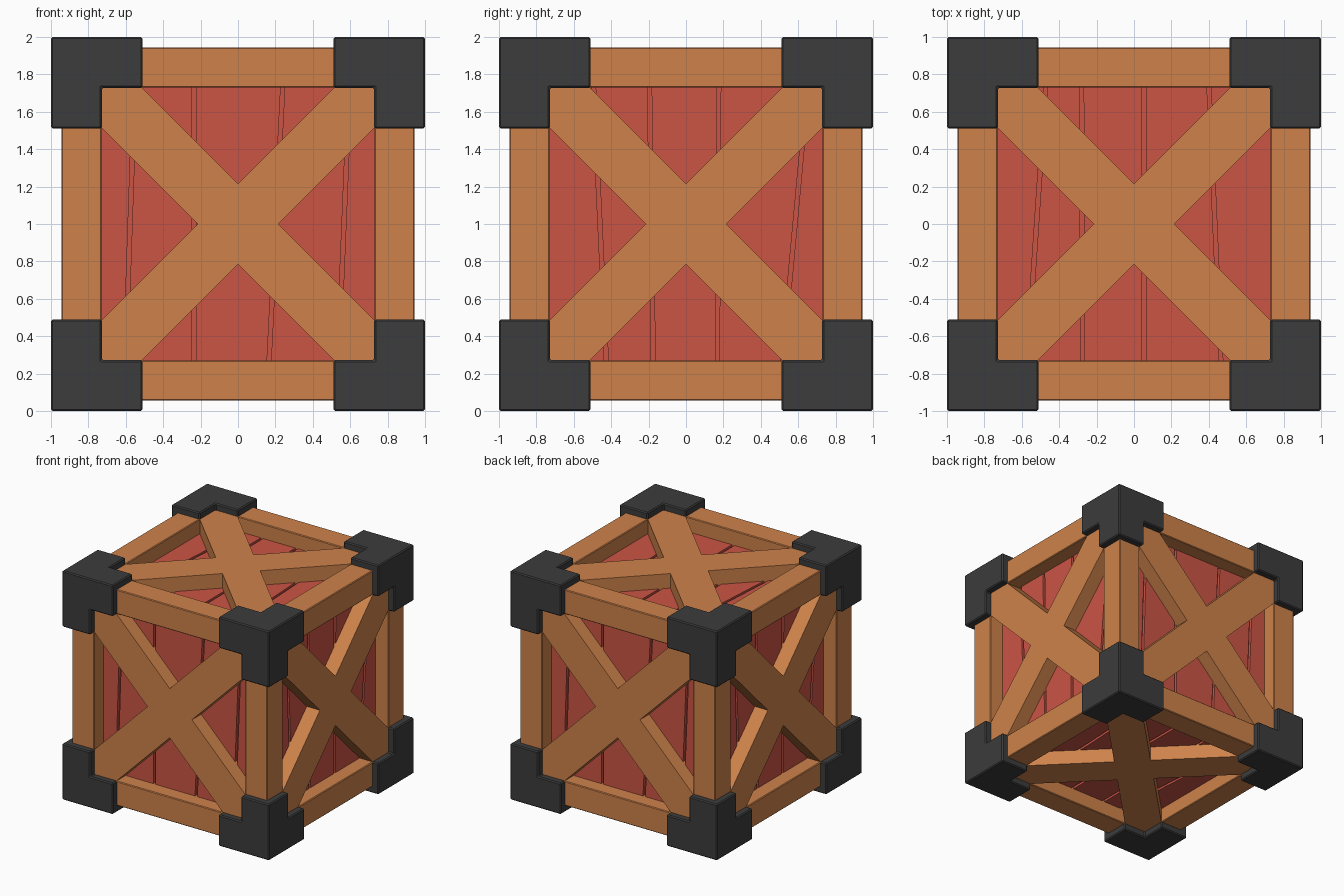
import bpy, bmesh
from math import pi
from mathutils import Matrix, Vector

if "Cube" in bpy.data.objects:
    bpy.data.objects.remove(bpy.data.objects["Cube"])

CENTRE = Vector((0, 0, 1))
OUT, INNER, PANEL, CORE = 0.943, 0.73, 0.815, 0.79


def material(name, rgb):
    m = bpy.data.materials.new(name)
    m.diffuse_color = (*rgb, 1)
    m.use_nodes = True
    m.node_tree.nodes["Principled BSDF"].inputs["Base Color"].default_value = m.diffuse_color
    return m


WOOD = material("wood", (0.62, 0.225, 0.07))
RED = material("red_paint", (0.60, 0.09, 0.06))
DARK = material("dark_metal", (0.045, 0.045, 0.045))


def finish(name, bm, mat, bevel=0.0, mirror=False):
    bmesh.ops.recalc_face_normals(bm, faces=bm.faces)
    me = bpy.data.meshes.new(name)
    bm.to_mesh(me)
    bm.free()
    me.materials.append(mat)
    ob = bpy.data.objects.new(name, me)
    ob.location = CENTRE
    bpy.context.collection.objects.link(ob)
    if bevel:
        b = ob.modifiers.new("Bevel", 'BEVEL')
        b.width, b.segments = bevel, 1
    if mirror:
        ob.modifiers.new("Mirror", 'MIRROR').use_axis = (True, True, True)
    return ob


def box(bm, size, centre=(0, 0, 0)):
    mat = Matrix.Translation(centre) @ Matrix.Diagonal((*size, 1))
    bmesh.ops.create_cube(bm, size=1, matrix=mat)


def prism(bm, outline, w0, w1, mat):
    """Extrude a flat outline (u, v) from depth w0 to w1, placed by mat."""
    lo = [bm.verts.new(mat @ Vector((u, v, w0))) for u, v in outline]
    hi = [bm.verts.new(mat @ Vector((u, v, w1))) for u, v in outline]
    bm.faces.new(lo[::-1])
    bm.faces.new(hi)
    n = len(outline)
    for i in range(n):
        j = (i + 1) % n
        bm.faces.new((lo[i], lo[j], hi[j], hi[i]))


# Corner brackets: a block with three arms, mirrored to all eight corners
bm = bmesh.new()
t, reach = 0.272, 0.49
box(bm, (t, t, t), (1 - t / 2,) * 3)
bm.normal_update()
for f in [f for f in bm.faces if sum(f.normal) < 0]:
    n = f.normal.copy()
    res = bmesh.ops.extrude_discrete_faces(bm, faces=[f])
    for v in res["faces"][0].verts:
        v.co += n * (reach - t)
finish("corner_brackets", bm, DARK, 0.009, True)

# Edge beams: one of each direction, mirrored to make twelve
bm = bmesh.new()
w, c = OUT - INNER, (OUT + INNER) / 2
for axis in range(3):
    size, pos = [w] * 3, [c] * 3
    size[axis], pos[axis] = 0.7, 0.35
    size[axis], pos[axis] = 0.65, 0.325
    box(bm, size, pos)
# drop the end caps at the mirror planes so the halves join
caps = [f for f in bm.faces if any(abs(x) < 1e-5 for x in f.calc_center_median())]
bmesh.ops.delete(bm, geom=caps, context='FACES_ONLY')
finish("edge_beams", bm, WOOD, 0.006, True)

# Core seen in the gaps between the planks
bm = bmesh.new()
box(bm, (2 * CORE,) * 3)
finish("inner_box", bm, RED)

# Face orientations: local x right, y up, z outward
rot = Matrix.Rotation
front = rot(pi / 2, 4, 'X')
right = rot(pi / 2, 4, 'Z') @ front
half = rot(pi, 4, 'Z')
# Plank gaps as (position at lower edge, position at upper edge)
gaps_a = [(-0.602, -0.552), (-0.235, -0.235), (0.165, 0.24), (0.536, 0.597)]
gaps_b = [(-0.425, -0.495), (-0.175, -0.195), (0.168, 0.175), (0.514, 0.652)]
gaps_c = [(-0.571, -0.471), (-0.275, -0.28), (0.055, 0.055), (0.465, 0.40)]
faces = {
    "front": (front, gaps_a), "back": (half @ front, gaps_a),
    "right": (right, gaps_b), "left": (half @ right, gaps_b),
    "top": (Matrix.Identity(4), gaps_c), "bottom": (rot(pi, 4, 'X'), gaps_c),
}

# Cross brace outline, one notch and one arm end per quarter turn
k = 0.215
quarter = [(0, -k), (INNER - k, -INNER), (INNER, -INNER), (INNER, k - INNER)]
cross = []
for i in range(4):
    for u, v in quarter:
        for _ in range(i):
            u, v = -v, u
        cross.append((u, v))

g, e = 0.011, 0.75
for name, (mat, gaps) in faces.items():
    # Planks with slightly slanted gaps
    bm = bmesh.new()
    edges = [(-e - g, -e - g)] + gaps + [(e + g, e + g)]
    for (l0, l1), (r0, r1) in zip(edges, edges[1:]):
        prism(bm, [(l0 + g, -e), (r0 - g, -e), (r1 - g, e), (l1 + g, e)],
              CORE - 0.01, PANEL, mat)
    finish(name + "_planks", bm, RED)
    # Diagonal cross brace
    bm = bmesh.new()
    prism(bm, cross, CORE, OUT - 0.001, mat)
    finish(name + "_cross_brace", bm, WOOD)
